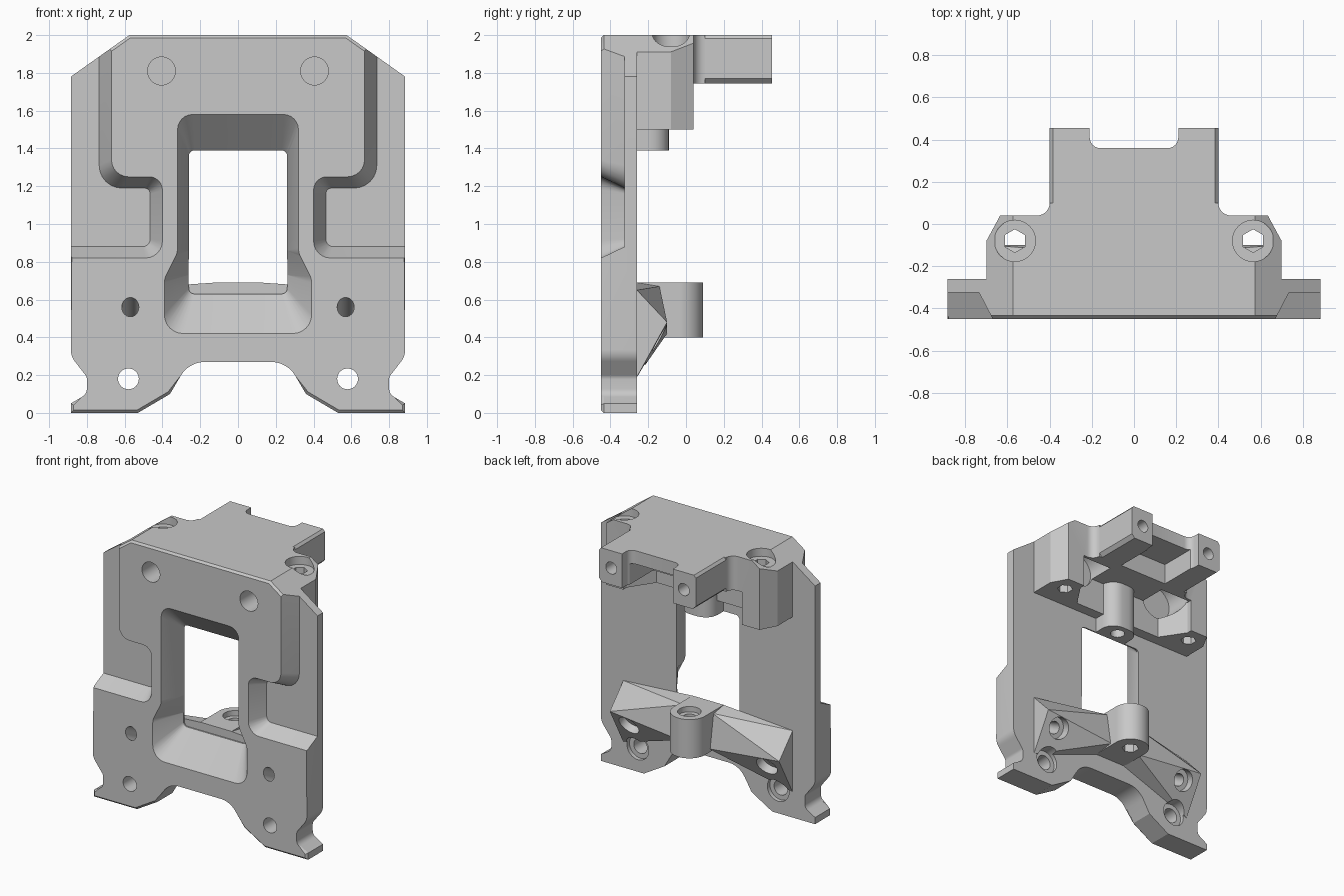
import bpy, bmesh, math
from mathutils import Vector

if "Cube" in bpy.data.objects:
    bpy.data.objects.remove(bpy.data.objects["Cube"])

grey = bpy.data.materials.new("plain_grey")
grey.use_nodes = True
grey.diffuse_color = (0.58, 0.58, 0.58, 1)
grey.node_tree.nodes["Principled BSDF"].inputs["Base Color"].default_value = grey.diffuse_color

FRONT, FLOOR, BACK, TOP = -0.45, -0.325, -0.26, 2.0


def finish(name, bm):
    bmesh.ops.recalc_face_normals(bm, faces=bm.faces[:])
    mesh = bpy.data.meshes.new(name)
    bm.to_mesh(mesh)
    bm.free()
    mesh.materials.append(grey)
    ob = bpy.data.objects.new(name, mesh)
    bpy.context.collection.objects.link(ob)
    return ob


def rounded(points, steps=6):
    """Outline from (u, v, radius) corners; radius 0 stays sharp."""
    out = []
    for i, (u, v, r) in enumerate(points):
        p = Vector((u, v, 0))
        if r == 0:
            out.append(p)
            continue
        a = (Vector((*points[i - 1][:2], 0)) - p).normalized()
        b = (Vector((*points[(i + 1) % len(points)][:2], 0)) - p).normalized()
        half = a.angle(b) / 2
        t = r / math.tan(half)
        c = p + (a + b).normalized() * (r / math.sin(half))
        s, e = (p + a * t - c).normalized(), (p + b * t - c).normalized()
        out += [c + s.slerp(e, k / steps).normalized() * r for k in range(steps + 1)]
    return out


def mirrored(half):
    """Close a right-hand half outline with its mirror image."""
    return half + [(-u, *rest) for u, *rest in reversed(half)]


def sharp(points):
    return [Vector((u, v, 0)) for u, v in points]


def loft(name, sections, axis="y", side=1, rim=0):
    """Skin equal outlines placed at heights along an axis, with end caps."""
    bm = bmesh.new()
    rings = []
    for h, outline in sections:
        rings.append([bm.verts.new((side * p.x, h, p.y) if axis == "y"
                                   else (side * p.x, p.y, h)) for p in outline])
    for lo, hi in zip(rings, rings[1:]):
        for i in range(len(lo)):
            bm.faces.new((lo[i - 1], lo[i], hi[i], hi[i - 1]))
    bm.faces.new(rings[0])
    bm.faces.new(rings[-1])
    if rim:
        first = set(rings[0])
        edges = [e for e in bm.edges if set(e.verts) <= first]
        bmesh.ops.bevel(bm, geom=edges, offset=rim, segments=1, affect="EDGES")
    return finish(name, bm)


def prism(name, outline, axis, lo, hi, side=1, rim=0):
    return loft(name, [(lo, outline), (hi, outline)], axis, side, rim)


def rod(start, end, r, sides=32):
    a, b = Vector(start), Vector(end)
    bm = bmesh.new()
    bmesh.ops.create_cone(bm, cap_ends=True, segments=sides, radius1=r, radius2=r,
                          depth=(b - a).length)
    bm.transform((b - a).to_track_quat("Z", "Y").to_matrix().to_4x4())
    bmesh.ops.translate(bm, verts=bm.verts[:], vec=(a + b) / 2)
    return finish("cutter", bm)


def cut(ob, *cutters):
    bpy.context.view_layer.objects.active = ob
    for c in cutters:
        c.hide_render = True
        m = ob.modifiers.new("cut", "BOOLEAN")
        m.operation, m.solver, m.object = "DIFFERENCE", "EXACT", c
        bpy.ops.object.modifier_apply(modifier=m.name)
        bpy.data.objects.remove(c)


# Main plate
plate = prism("main_plate", rounded(mirrored([
    (0.26, 0.27, 0.15), (0.36, 0.1, 0), (0.53, 0, 0), (0.885, 0, 0), (0.885, 0.05, 0),
    (0.8, 0.1, 0.05), (0.8, 0.19, 0.04), (0.885, 0.3, 0.1), (0.885, 1.78, 0),
    (0.575, TOP, 0)])), "y", FRONT, BACK, rim=0.015)

# Flared window through the plate
mouth = rounded(mirrored([(0.39, 0.42, 0.1), (0.39, 0.71, 0.1),
                          (0.32, 0.85, 0.1), (0.32, 1.58, 0.08)]))
throat = rounded(mirrored([(0.26, 0.63, 0.03), (0.262, 0.73, 0.02),
                           (0.26, 0.86, 0.02), (0.26, 1.39, 0.03)]))
cut(plate, loft("cutter", [(-0.5, mouth), (FRONT, mouth), (BACK - 0.01, throat),
                           (-0.2, throat)]))

# Stepped side recesses with sloping walls
step_front = rounded([(1, 0.82, 0), (0.4, 0.82, 0.09), (0.4, 1.25, 0.07),
                      (0.67, 1.25, 0.09), (0.67, 2.1, 0), (1, 2.1, 0)])
step_floor = rounded([(1, 0.88, 0), (0.465, 0.88, 0.04), (0.465, 1.19, 0.03),
                      (0.735, 1.19, 0.12), (0.735, 2.1, 0), (1, 2.1, 0)])


def lower_holes(s):
    """Straight and tilted screw holes with counterbores for one side."""
    seat = Vector((s * 0.57, -0.15, 0.4))
    d = Vector((0, 0.88, -0.47))
    return [rod((s * 0.58, -0.6, 0.18), (s * 0.58, 0.1, 0.18), 0.055),
            rod((s * 0.58, -0.29, 0.18), (s * 0.58, 0.1, 0.18), 0.09),
            rod(seat - d * 0.5, seat + d * 0.3, 0.045),
            rod(seat - d * 0.05, seat + d * 0.3, 0.08)]


for s in (1, -1):
    cut(plate, loft("cutter", [(-0.5, step_front), (FRONT, step_front),
                               (FLOOR, step_floor)], side=s))
    cut(plate, rod((s * 0.405, -0.6, 1.81), (s * 0.405, -0.275, 1.81), 0.074),
        *lower_holes(s))

# Upper block with two rear arms
block = prism("upper_block", rounded(mirrored([
    (0.7, BACK, 0), (0.7, -0.08, 0), (0.635, 0.04, 0), (0.4, 0.04, 0.06),
    (0.4, 0.455, 0), (0.21, 0.455, 0), (0.21, 0.36, 0.05)])), "z", 1.5, TOP)
cavity = sharp(mirrored([(0.37, -0.18), (0.49, 0), (0.49, 0.6)]))
channel = sharp(mirrored([(0.2, 0.1), (0.2, 0.6)]))
cut(block, prism("cutter", cavity, "z", 1.4, 1.745),
    prism("cutter", channel, "z", 1.7, 1.9))

slope = sharp([(0.575, TOP), (0.885, 1.78), (1.2, 1.78), (1.2, 2.2), (0.575, 2.2)])
arm_edges = [sharp([(0.37, 1.74), (0.41, 1.74), (0.41, 1.782)]),
             sharp([(0.38, 2.005), (0.41, 2.005), (0.41, 1.97)])]
for s in (1, -1):
    x, y = s * 0.565, -0.08
    cut(block, prism("cutter", slope, "y", -0.6, 0.6, s),
        rod((x, y, 1.3), (x, y, 2.2), 0.055, 6),
        rod((x, y, 1.94), (x, y, 2.2), 0.098),
        rod((s * 0.3, 0.25, 1.87), (s * 0.3, 0.6, 1.87), 0.045),
        rod((s * 0.36, -0.2, 1.78), (s * 0.36, 0.02, 1.78), 0.13),
        *[prism("cutter", e, "y", 0.1, 0.6, s) for e in arm_edges])

# Rounded lug under the block
upper_lug = prism("upper_lug", rounded(mirrored([(0.13, BACK, 0), (0.13, -0.09, 0.1)])),
                  "z", 1.39, 1.75)
cut(upper_lug, rod((0, -0.18, 1.3), (0, -0.18, 1.6), 0.05))

# Lower bracket: rounded lug with a vertical screw hole
lower_lug = prism("lower_lug", rounded(mirrored([(0.13, BACK, 0), (0.13, 0.09, 0.128)]), 12),
                  "z", 0.4, 0.69)
cut(lower_lug, rod((0, -0.04, 0.3), (0, -0.04, 0.8), 0.045),
    rod((0, -0.04, 0.65), (0, -0.04, 0.8), 0.08),
    rod((0, -0.04, 0.3), (0, -0.04, 0.47), 0.06, 6))

# Lower bracket: faceted wings either side of the lug
parts = [plate, block, upper_lug, lower_lug]
for s, label in ((1, "left"), (-1, "right")):
    bm = bmesh.new()
    for x, y, z in [(0.7, BACK, 0.65), (0.7, -0.1, 0.48), (0.7, BACK, 0.19),
                    (0.12, BACK, 0.69), (0.12, -0.14, 0.67), (0.12, -0.1, 0.42),
                    (0.12, BACK, 0.4)]:
        bm.verts.new((s * x, y, z))
    bmesh.ops.convex_hull(bm, input=bm.verts[:])
    wing = finish(label + "_bracket_wing", bm)
    cut(wing, *lower_holes(s))
    parts.append(wing)

# Smooth the rounded surfaces, keep the edges crisp
bpy.ops.object.select_all(action="DESELECT")
for ob in parts:
    ob.select_set(True)
bpy.context.view_layer.objects.active = plate
bpy.ops.object.shade_smooth_by_angle(angle=math.radians(25))
